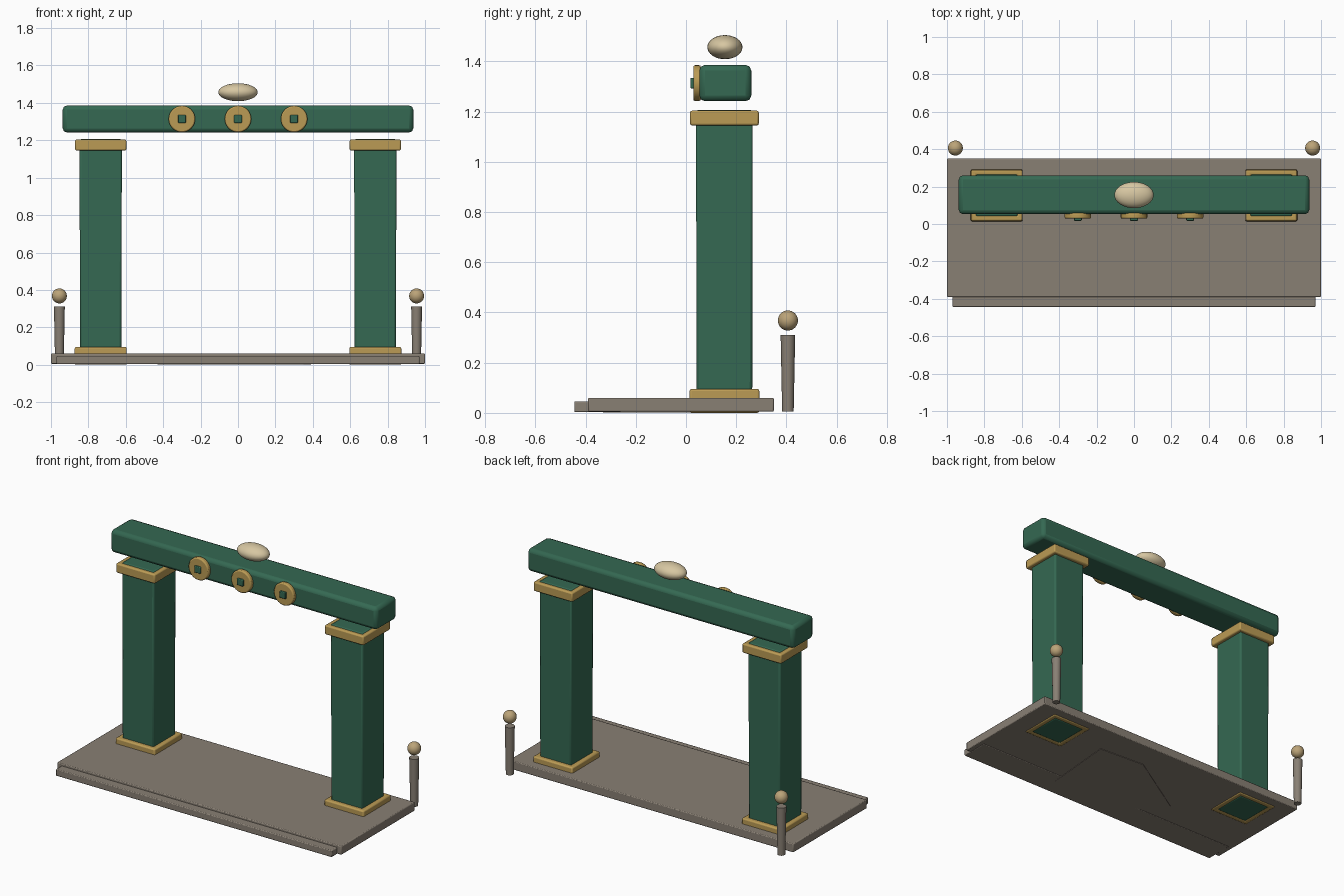
import bpy, bmesh, math
from math import radians

if "Cube" in bpy.data.objects:
    bpy.data.objects.remove(bpy.data.objects["Cube"])


def material(name, rgb):
    m = bpy.data.materials.new(name)
    m.diffuse_color = (*rgb, 1)
    m.use_nodes = True
    m.node_tree.nodes["Principled BSDF"].inputs["Base Color"].default_value = m.diffuse_color
    return m


GREEN = material("green paint", (0.035, 0.14, 0.085))
GOLD = material("gold trim", (0.50, 0.33, 0.09))
STONE = material("stone", (0.25, 0.215, 0.175))
TAN = material("tan", (0.50, 0.37, 0.19))
CREAM = material("cream", (0.68, 0.57, 0.36))


def add_bevel(o, width, segments=2):
    b = o.modifiers.new("bevel", 'BEVEL')
    b.width, b.segments, b.limit_method = width, segments, 'ANGLE'


def finish(o, name, mat, smooth=35):
    o.name = name
    o.data.materials.append(mat)
    bpy.ops.object.shade_smooth_by_angle(angle=radians(smooth))
    return o


def box(name, x, y, z, mat, bevel=0.008, taper=1.0):
    """Box from (min, max) ranges; taper scales the bottom face."""
    bpy.ops.mesh.primitive_cube_add(size=1, location=(sum(x) / 2, sum(y) / 2, sum(z) / 2))
    o = bpy.context.object
    for v in o.data.vertices:
        t = taper if v.co.z < 0 else 1
        v.co = (v.co.x * (x[1] - x[0]) * t, v.co.y * (y[1] - y[0]) * t, v.co.z * (z[1] - z[0]))
    add_bevel(o, bevel)
    return finish(o, name, mat)


def ball(name, loc, radii, mat):
    bpy.ops.mesh.primitive_uv_sphere_add(segments=32, ring_count=16, radius=1, location=loc)
    o = bpy.context.object
    for v in o.data.vertices:
        v.co = [c * r for c, r in zip(v.co, radii)]
    return finish(o, name, mat, 60)


def collar(name, cx, cy, outer, inner, z0, z1):
    """Square gold ring around a pillar."""
    bm = bmesh.new()
    rings = []
    for h, z in ((outer, z0), (outer, z1), (inner, z1), (inner, z0)):
        rings.append([bm.verts.new((sx * h, sy * h, z))
                      for sx, sy in ((-1, -1), (1, -1), (1, 1), (-1, 1))])
    for i in range(4):
        a, b = rings[i], rings[(i + 1) % 4]
        for k in range(4):
            n = (k + 1) % 4
            bm.faces.new((a[k], a[n], b[n], b[k]))
    bmesh.ops.recalc_face_normals(bm, faces=bm.faces)
    me = bpy.data.meshes.new(name)
    bm.to_mesh(me)
    bm.free()
    o = bpy.data.objects.new(name, me)
    bpy.context.collection.objects.link(o)
    o.location = (cx, cy, 0)
    bpy.ops.object.select_all(action='DESELECT')
    bpy.context.view_layer.objects.active = o
    o.select_set(True)
    add_bevel(o, 0.008)
    finish(o, name, GOLD)


# Stone platform with a lower front step
box("platform", (-1, 1), (-0.39, 0.35), (0.005, 0.06), STONE, 0.005)
box("front_step", (-0.97, 0.97), (-0.445, -0.26), (0.003, 0.046), STONE, 0.005)

# Irregular paving slab set into the underside
bm = bmesh.new()
outline = [(0.35, -0.33), (0.39, 0.15), (0.07, 0.17), (-0.38, -0.11), (-0.43, -0.24)]
face = bm.faces.new([bm.verts.new((x, y, 0.002)) for x, y in outline])
top = bmesh.ops.extrude_face_region(bm, geom=[face])["geom"]
bmesh.ops.translate(bm, vec=(0, 0, 0.04), verts=[g for g in top if isinstance(g, bmesh.types.BMVert)])
bmesh.ops.recalc_face_normals(bm, faces=bm.faces)
slab = bpy.data.meshes.new("under_slab")
bm.to_mesh(slab)
bm.free()
slab.materials.append(STONE)
bpy.context.collection.objects.link(bpy.data.objects.new("under_slab", slab))

for side, s in (("left", -1), ("right", 1)):
    # Pillars with gold foot and cap collars
    cx, cy = s * 0.734, 0.153
    box(side + "_pillar", (cx - 0.113, cx + 0.113), (cy - 0.113, cy + 0.113),
        (0.0, 1.207), GREEN, 0.01, 0.98)
    collar(side + "_foot_collar", cx, cy, 0.139, 0.105, 0.0, 0.095)
    collar(side + "_cap_collar", cx, cy, 0.137, 0.108, 1.145, 1.204)

    # Rear bollards, wider at the top, with a ball above
    bpy.ops.mesh.primitive_cone_add(vertices=24, radius1=0.023, radius2=0.029, depth=0.305,
                                    location=(s * 0.955, 0.406, 0.158))
    finish(bpy.context.object, side + "_post", STONE)
    ball(side + "_post_ball", (s * 0.955, 0.406, 0.368), (0.04,) * 3, TAN)

# Crossbeam and the oval ornament over it
box("crossbeam", (-0.937, 0.937), (0.053, 0.26), (1.242, 1.386), GREEN, 0.022, 1.0)
ball("top_ornament", (0, 0.155, 1.457), (0.105, 0.07, 0.048), CREAM)

# Gold discs with square studs on the beam front
for i, x in enumerate((-0.3, 0, 0.3)):
    bpy.ops.mesh.primitive_cylinder_add(vertices=32, radius=0.071, depth=0.03,
                                        location=(x, 0.044, 1.314), rotation=(math.pi / 2, 0, 0))
    add_bevel(bpy.context.object, 0.007)
    finish(bpy.context.object, f"disc_{i + 1}", GOLD)
    box(f"disc_stud_{i + 1}", (x - 0.021, x + 0.021), (0.017, 0.05), (1.293, 1.335), GREEN, 0.004)
